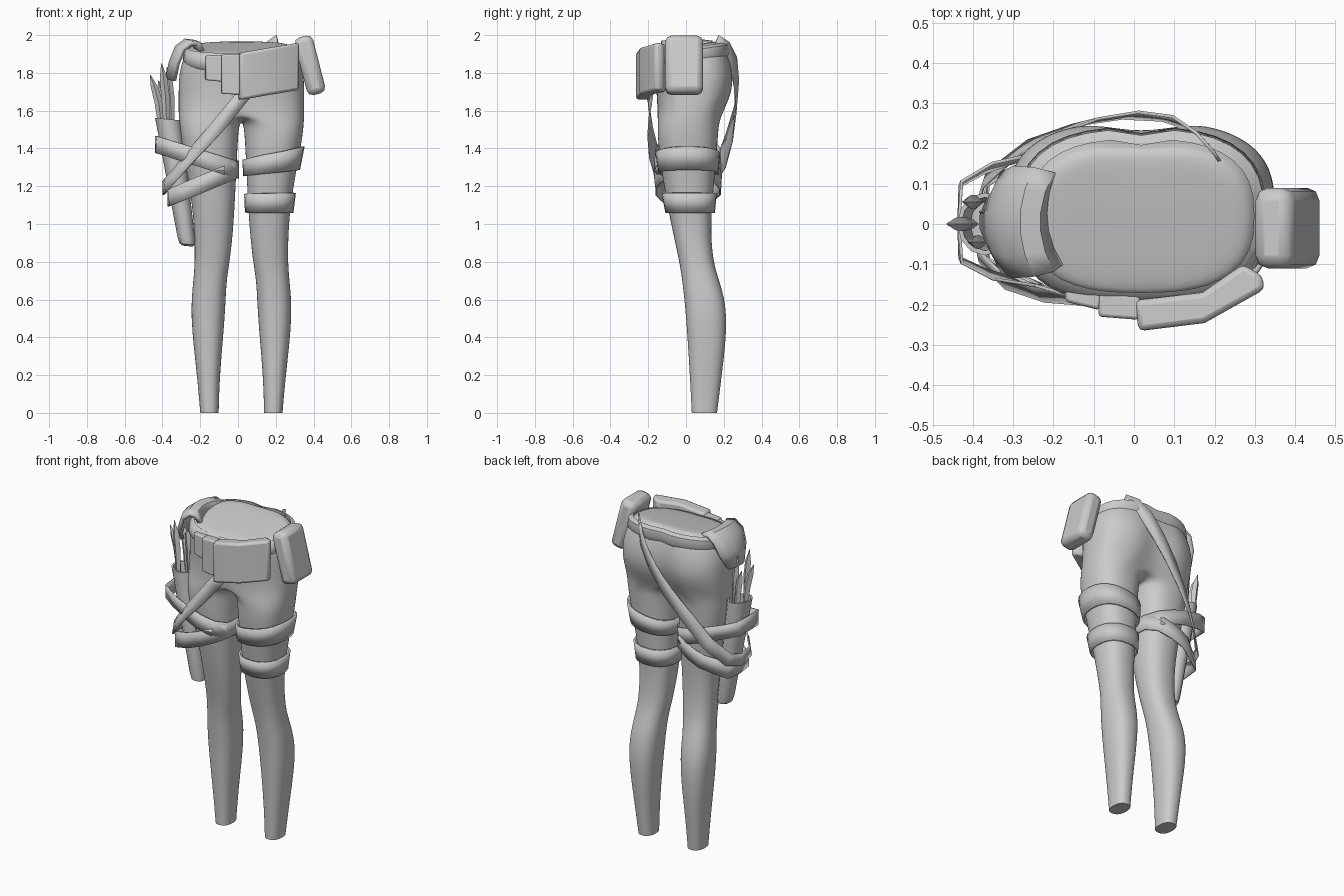
import bpy, bmesh, math
from mathutils import Vector

if "Cube" in bpy.data.objects:
    bpy.data.objects.remove(bpy.data.objects["Cube"])

CX = 0.018  # centre plane of the body
grey = bpy.data.materials.new("plain grey")
grey.diffuse_color = (0.6, 0.6, 0.6, 1)
grey.use_nodes = True
grey.node_tree.nodes["Principled BSDF"].inputs["Base Color"].default_value = grey.diffuse_color


def spow(v, p):
    return math.copysign(abs(v) ** p, v)


def finish(name, bm, angle=40, thick=0, bevel=0):
    bmesh.ops.recalc_face_normals(bm, faces=bm.faces)
    me = bpy.data.meshes.new(name)
    bm.to_mesh(me)
    bm.free()
    ob = bpy.data.objects.new(name, me)
    bpy.context.collection.objects.link(ob)
    me.materials.append(grey)
    if thick:
        m = ob.modifiers.new("thickness", 'SOLIDIFY')
        m.thickness, m.offset = thick, 0
    if bevel:
        m = ob.modifiers.new("bevel", 'BEVEL')
        m.width, m.segments = bevel, 2
    bpy.ops.object.select_all(action='DESELECT')
    bpy.context.view_layer.objects.active = ob
    ob.select_set(True)
    bpy.ops.object.shade_smooth_by_angle(angle=math.radians(angle))
    return ob


def skin(bm, a, b, closed=True):
    n = len(a)
    for i in range(n if closed else n - 1):
        j = (i + 1) % n
        bm.faces.new((a[i], a[j], b[j], b[i]))


def loft(name, rings, closed=True, caps=(False, False), loop=False, **kw):
    bm = bmesh.new()
    vs = [[bm.verts.new(p) for p in r] for r in rings]
    for a, b in zip(vs, vs[1:] + vs[:1] if loop else vs[1:]):
        skin(bm, a, b, closed)
    for use, r in zip(caps, (vs[0], vs[-1])):
        if use:
            bm.faces.new(r)
    return finish(name, bm, **kw)


# Leg sections: z, inner x, outer x, front y, back y
LEG = [(0, .12, .218, .03, .165), (.2, .115, .235, .02, .19), (.52, .085, .273, 0, .228),
       (.7, .08, .255, -.02, .178), (.8, .06, .246, -.035, .142), (1.0, .04, .25, -.08, .13),
       (1.2, .03, .275, -.118, .148), (1.4, .02, .315, -.148, .165), (1.52, .013, .332, -.152, .175)]
# Pelvis sections: z, half width, front y, back y, cleft depth, tilt
PELVIS = [(1.6, .335, -.152, .21, .04, 0), (1.7, .335, -.157, .258, .04, 0),
          (1.79, .333, -.165, .258, .03, .05), (1.87, .312, -.175, .232, .02, .12),
          (1.93, .28, -.18, .20, .015, .2), (1.94, .245, -.155, .155, 0, .18)]


def leg_point(z, i, off=0.0, n=24):
    k = max(j for j in range(len(LEG) - 1) if LEG[j][0] <= z)
    a, b = LEG[k], LEG[k + 1]
    t = (z - a[0]) / (b[0] - a[0])
    xi, xo, yf, yb = (p + (q - p) * t for p, q in zip(a[1:], b[1:]))
    ang = 2 * math.pi * i / n
    return Vector(((xi + xo) / 2 + ((xo - xi) / 2 + off) * spow(math.sin(ang), .85),
                   (yf + yb) / 2 - ((yb - yf) / 2 + off) * spow(math.cos(ang), .85), z))


# Legs and pelvis: one half, mirrored
bm = bmesh.new()
legs = [[bm.verts.new(leg_point(s[0], i)) for i in range(24)] for s in LEG]
hips = []
for z, w, yf, yb, cleft, tilt in PELVIS:
    ring = []
    for i in range(13):
        a = math.pi * i / 12
        s = 0 if i in (0, 12) else math.sin(a)
        y = (yf + yb) / 2 - (yb - yf) / 2 * spow(math.cos(a), .75) - (cleft if i == 12 else 0)
        ring.append(bm.verts.new((w * s ** .75, y, z + tilt * y)))
    hips.append(ring)
y0, y1 = hips[0][0].co.y, hips[0][12].co.y
crotch = [bm.verts.new((0, y1 + (y0 - y1) * k / 12, 1.6 - .06 * math.sin(math.pi * k / 12)))
          for k in range(1, 12)]
for a, b in zip(legs, legs[1:] + [hips[0] + crotch]):
    skin(bm, a, b)
for a, b in zip(hips, hips[1:]):
    skin(bm, a, b, closed=False)
bm.faces.new(hips[-1])
sole = bm.faces.new(legs[0])
crease = bm.edges.layers.float.new("crease_edge")
for e in sole.edges:
    e[crease] = 1
body = finish("legs_and_hips", bm, angle=60)
body.location.x = CX
mods = [body.modifiers.new("mirror", 'MIRROR'), body.modifiers.new("smooth", 'SUBSURF')]
mods[1].levels = mods[1].render_levels = 2
for k, m in enumerate(mods):
    body.modifiers.move(body.modifiers.find(m.name), k)

# Padded belt around the waist
belt = []
for i in range(36):
    a = 2 * math.pi * i / 36
    ring = []
    for off, dz in ((-.005, .045), (.02, .03), (.026, -.015), (.005, -.045)):
        y = .02 + (.195 + off) * spow(math.sin(a), .75)
        if 8 <= i <= 10:
            y -= .015 if i == 9 else 0
        ring.append((CX + (.285 + off) * spow(math.cos(a), .75), y, 1.885 + .15 * y + dz))
    belt.append(ring)
loft("belt", belt, loop=True, angle=50)

# Two bands on one thigh
for name, bot, top in (("upper_thigh_band", (1.253, 1.287), (1.34, 1.41)),
                       ("lower_thigh_band", (1.06, 1.06), (1.16, 1.165))):
    rings = []
    for lo, hi in (bot, top):
        rings.append([leg_point(lo + (hi - lo) * (.5 + .5 * math.sin(2 * math.pi * i / 24)), i, .012)
                      + Vector((CX, 0, 0)) for i in range(24)])
    loft(name, rings, thick=.012)


def strap(name, pts, width, closed, mid):
    """Flat ribbon along a path, facing away from a vertical axis."""
    p = [Vector(q) for q in pts]
    n = len(p)
    lo, hi = [], []
    for i, q in enumerate(p):
        a = p[(i - 1) % n] if closed or i else q
        b = p[(i + 1) % n] if closed or i < n - 1 else q
        out = Vector((q.x - mid[0], q.y - mid[1], 0))
        side = (b - a).cross(out).normalized() * width / 2
        lo.append(q - side)
        hi.append(q + side)
    return loft(name, [lo, hi], closed=closed, thick=.008)


# Two crossing straps that hold the quiver to the other thigh
for name, left, zl, zr in (("quiver_strap_high", -.43, 1.42, 1.285), ("quiver_strap_low", -.365, 1.14, 1.29)):
    xy = [(.0, 0), (-.015, -.09), (-.07, -.145), (-.15, -.163), (-.23, -.155), (left + .07, -.125),
          (left, -.09), (left - .005, 0), (left, .10), (left + .07, .14), (-.23, .178), (-.15, .182),
          (-.06, .158), (-.01, .09)]
    strap(name, [(x, y, zr + (zl - zr) * x / left) for x, y in xy], .09, True, (-.2, .01))

# Long sash from front waist, round the quiver, up to the back waist
strap("sash", [(.06, -.19, 1.72), (-.03, -.195, 1.61), (-.13, -.19, 1.49), (-.24, -.17, 1.37),
               (-.33, -.135, 1.265), (-.385, -.08, 1.205), (-.395, .02, 1.19), (-.37, .11, 1.215),
               (-.28, .185, 1.32), (-.18, .23, 1.46), (-.06, .262, 1.61), (.04, .268, 1.74),
               (.12, .25, 1.86), (.17, .21, 1.935), (.21, .16, 1.965)], .075, False, (-.05, .0))

# Quiver with a hollow top and rounded end
rings = []
for t, s in ((1, .55), (.985, .9), (.93, 1), (.5, 1), (0, 1), (0, .85), (.15, .8)):
    cx, cz = -.37 + .103 * t, 1.555 - .672 * t
    rx, ry = (.069 - .024 * t) * s, (.078 - .026 * t) * s
    rings.append([(cx + rx * math.cos(k * math.pi / 6), ry * math.sin(k * math.pi / 6),
                   cz - .1 * rx * math.cos(k * math.pi / 6)) for k in range(12)])
loft("quiver", rings, caps=(True, True))

# Pointed shafts sticking out of the quiver
for k, (bx, y, tx, tz) in enumerate(((-.40, 0, -.465, 1.79), (-.375, -.045, -.405, 1.85),
                                    (-.35, .03, -.375, 1.83), (-.385, .055, -.42, 1.76))):
    rings = []
    for t, r in ((0, .014), (.55, .022), (.8, .02), (1, .002)):
        x, z = bx + (tx - bx) * t * t, 1.46 + (tz - 1.46) * t
        rings.append([(x + r, y, z), (x, y + r * .8, z), (x - r, y, z), (x, y - r * .8, z)])
    loft(f"shaft_{k + 1}", rings, caps=(True, True), angle=20)


# Front pouches, extruded from their plan outline between sloping ends
def pouch(name, poly, bot, top, bevel):
    rings = [[(x, y, z + k * x) for x, y in poly] for z, k in (bot, top)]
    loft(name, rings, caps=(True, True), bevel=bevel)


pouch("large_front_pouch", [(.0, -.19), (.012, -.266), (.175, -.246), (.325, -.162), (.318, -.128),
                            (.27, -.10), (.17, -.17)], (1.655, .17), (1.905, .17), .014)
pouch("middle_front_pouch", [(-.09, -.17), (-.088, -.23), (.012, -.238), (.015, -.18)],
      (1.685, -.05), (1.90, .05), .008)
pouch("small_front_pouch", [(-.175, -.14), (-.17, -.193), (-.085, -.214), (-.08, -.16)],
      (1.745, -.1), (1.90, .05), .008)

# Rounded side pouch hanging from the belt
bm = bmesh.new()
bmesh.ops.create_cube(bm, size=1)
for v in bm.verts:
    v.co = Vector((v.co.x * .1, v.co.y * .2, v.co.z * .315))
side = finish("side_pouch", bm, angle=50, bevel=.032)
side.location = (.381, -.01, 1.84)
side.rotation_euler = (0, -.25, 0)

# Curved hip guard over the quiver side
rings = []
for x, z, w in ((-.2, 1.91, .105), (-.225, 1.965, .125), (-.265, 1.97, .133), (-.31, 1.935, .135),
                (-.34, 1.86, .12), (-.358, 1.77, .07)):
    rings.append([(x + .035 * s * s - .015, .005 + w * s, z - .012 * s * s)
                  for s in (-1, -.6, -.2, .2, .6, 1)])
loft("hip_guard", rings, closed=False, thick=.025)
